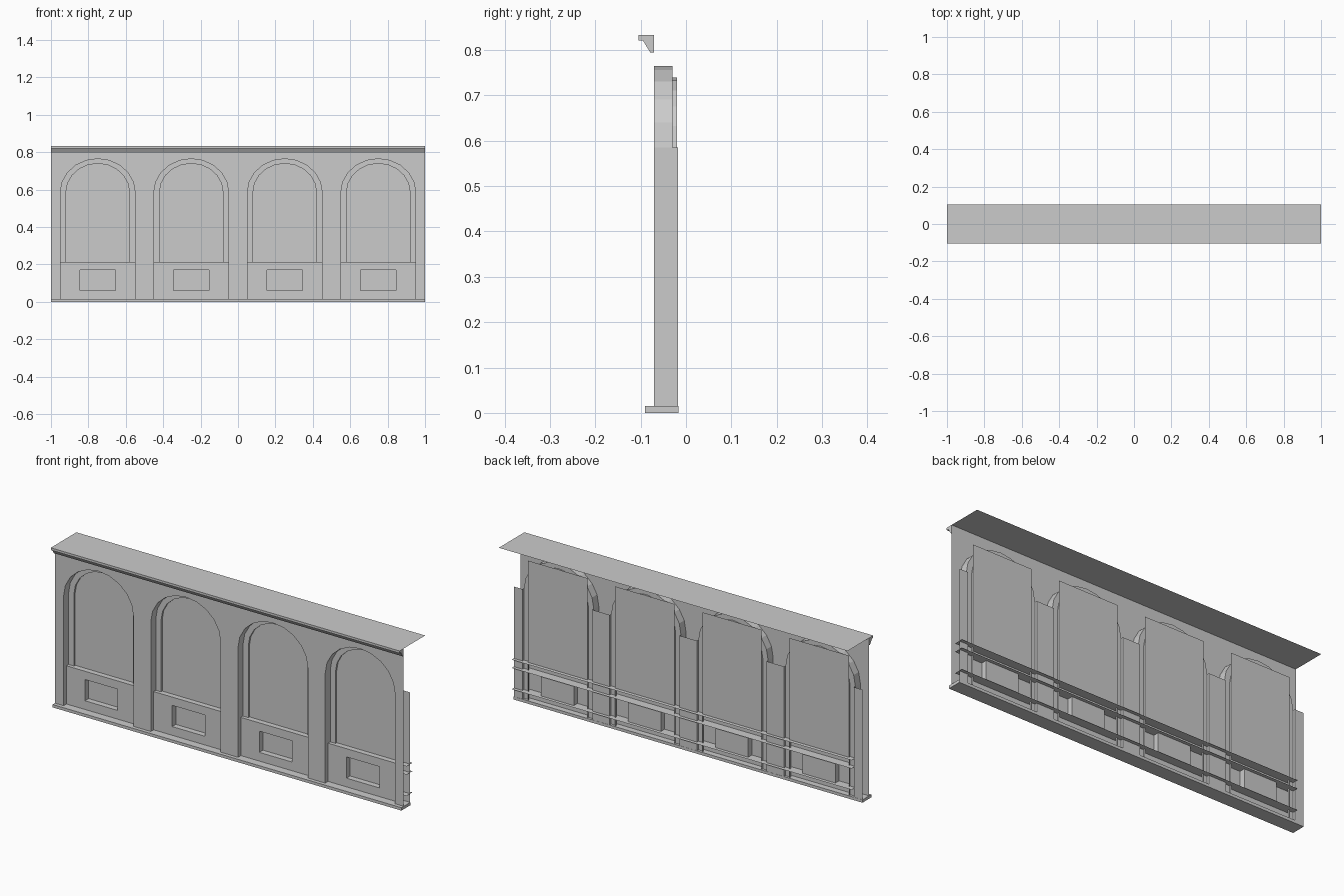
import bpy, math

cube = bpy.data.objects.get("Cube")
if cube:
    bpy.data.objects.remove(cube, do_unlink=True)

grey = bpy.data.materials.new("plain grey")
grey.use_nodes = True
COLOUR = (0.6, 0.6, 0.6, 1)
grey.diffuse_color = COLOUR
grey.node_tree.nodes["Principled BSDF"].inputs["Base Color"].default_value = COLOUR

# Depths of the layers, front to back
WALL, APRON, RING, PANEL, PILLAR = -0.071, -0.048, -0.03, -0.02, -0.018
TOP, BASE, SILL, SPRING = 0.833, 0.015, 0.213, 0.585
BAY, MID = 0.5, 0.25
WIDE, NARROW = 0.2, 0.17          # arch half widths
HIGH, LOW = 0.18, 0.155           # arch rises


def build(name, faces, bays=True):
    """Mesh from a list of point loops; bay parts are repeated four times."""
    verts, polys = [], []
    for loop in faces:
        polys.append(range(len(verts), len(verts) + len(loop)))
        verts += loop
    mesh = bpy.data.meshes.new(name)
    mesh.from_pydata(verts, [], [list(p) for p in polys])
    mesh.materials.append(grey)
    ob = bpy.data.objects.new(name, mesh)
    bpy.context.collection.objects.link(ob)
    if bays:
        ob.location.x = -1
        mod = ob.modifiers.new("bays", 'ARRAY')
        mod.count = 4
        mod.use_relative_offset = False
        mod.use_constant_offset = True
        mod.constant_offset_displace = (BAY, 0, 0)
    return ob


def front(points, y):
    return [(x, y, z) for x, z in points]


def rect(x0, x1, z0, z1, y):
    return front([(x0, z0), (x1, z0), (x1, z1), (x0, z1)], y)


def shelf(x0, x1, y0, y1, z):
    return [(x0, y0, z), (x1, y0, z), (x1, y1, z), (x0, y1, z)]


def arch(half, rise, foot, n=10):
    """Outline from the left foot over the top to the right foot."""
    curve = [(MID - half * math.cos(math.pi * i / n),
              SPRING + rise * math.sin(math.pi * i / n)) for i in range(n + 1)]
    return [(MID - half, foot)] + curve + [(MID + half, foot)]


def strip(path, y0, y1):
    """Surface running from depth y0 to y1 along an outline."""
    return [[(a[0], y0, a[1]), (a[0], y1, a[1]), (b[0], y1, b[1]), (b[0], y0, b[1])]
            for a, b in zip(path, path[1:])]


def prism(name, profile):
    """Profile in y and z, swept over the whole width."""
    ends = [[(x, y, z) for y, z in profile] for x in (-1, 1)]
    n = len(profile)
    sides = [[ends[0][i], ends[0][(i + 1) % n], ends[1][(i + 1) % n], ends[1][i]]
             for i in range(n)]
    return build(name, [ends[0][::-1], ends[1]] + sides, bays=False)


outer = arch(WIDE, HIGH, BASE)
inner = arch(NARROW, LOW, BASE)

# Front wall with the arched opening cut out
wall = []
half = len(outer) // 2
left = outer[:half + 1]
crown = [p for p in left if p[1] >= SPRING]
for sign in (1, -1):
    def side(points):
        pts = [(MID + sign * (x - MID), z) for x, z in points]
        return front(pts if sign > 0 else pts[::-1], WALL)
    wall.append(side([(0, BASE), (MID - WIDE, BASE), (MID - WIDE, SPRING), (0, SPRING)]))
    wall.append(side([(0, SPRING), crown[0], (crown[0][0], TOP), (0, TOP)]))
    for a, b in zip(crown, crown[1:]):
        wall.append(side([a, b, (b[0], TOP), (a[0], TOP)]))
    if len(outer) % 2 == 0:
        wall.append(side([outer[half - 1], outer[half], (MID, TOP)]))
build("front_wall", wall)

# Arch mouldings: outer reveal, recessed ring and inner reveal
build("outer_reveal", strip(outer[1:-1], WALL, RING))
build("arch_ring", [front([a, b, d, c], RING) for a, b, c, d in
                    zip(outer, outer[1:], inner, inner[1:])])
build("inner_reveal", strip(inner, RING, PANEL))

# Back panel behind the arch
build("back_panel", [rect(MID - NARROW, MID + NARROW, SILL, SPRING + LOW, PANEL)])

# Pillars between the openings: back plates and sides
pillar = [rect(0, MID - WIDE, BASE, SPRING, PILLAR),
          rect(MID + WIDE, BAY, BASE, SPRING, PILLAR)]
for x in (MID - WIDE, MID + WIDE):
    pillar += strip([(x, BASE), (x, SPRING)], WALL, PILLAR)
build("pillar", pillar)

# Apron below the arch with a sunken rectangle
wx, z0, z1 = 0.094, 0.06, 0.17
lo, hi = MID - wx, MID + wx
build("apron", [rect(MID - WIDE, MID + WIDE, BASE, z0, APRON),
                rect(MID - WIDE, MID + WIDE, z1, SILL, APRON),
                rect(MID - WIDE, lo, z0, z1, APRON),
                rect(hi, MID + WIDE, z0, z1, APRON)])
build("apron_recess", [rect(lo, hi, z0, z1, PILLAR)]
      + strip([(lo, z0), (lo, z1)], APRON, PILLAR)
      + strip([(hi, z1), (hi, z0)], APRON, PILLAR))

# Long thin shelves running behind the apron
for name, z in (("sill_shelf", SILL), ("upper_shelf", z1), ("lower_shelf", z0)):
    build(name, [shelf(-0.95, 1, APRON, 0, z)], bays=False)

# Cornice, roof sheet and base
prism("cornice", [(-0.105, TOP), (-0.105, 0.821), (-0.095, 0.821), (-0.079, 0.795),
                  (WALL, 0.795), (WALL, TOP)])
build("roof_sheet", [shelf(-1, 1, -0.105, 0.105, TOP)], bays=False)
prism("base_plinth", [(-0.09, BASE), (-0.09, 0), (-0.017, 0), (-0.017, BASE)])
